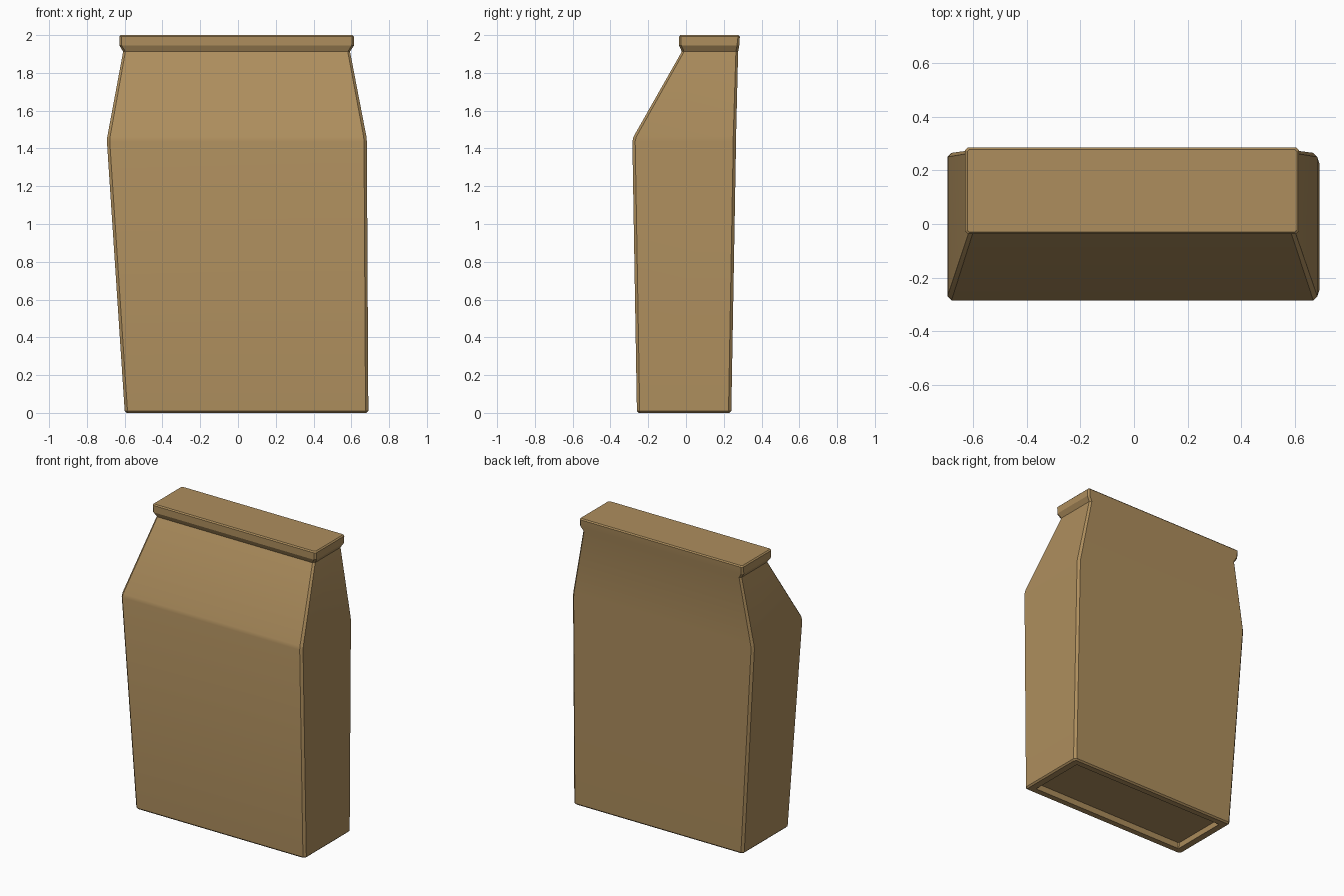
import bpy, bmesh

if "Cube" in bpy.data.objects:
    bpy.data.objects.remove(bpy.data.objects["Cube"])

mat = bpy.data.materials.new("kraft_paper")
mat.diffuse_color = (0.42, 0.27, 0.11, 1)
mat.use_nodes = True
mat.node_tree.nodes["Principled BSDF"].inputs["Base Color"].default_value = mat.diffuse_color


def ring(bm, x0, x1, y0, y1, z, c):
    """Rectangle with chamfered corners."""
    pts = [(x0 + c, y0), (x1 - c, y0), (x1, y0 + c), (x1, y1 - c),
           (x1 - c, y1), (x0 + c, y1), (x0, y1 - c), (x0, y0 + c)]
    return [bm.verts.new((x, y, z)) for x, y in pts]


# Cross-sections: x0, x1, y0, y1, z, chamfer
sections = [
    (-0.54, 0.63, -0.20, 0.18, 0.035, 0.006),     # recessed base panel
    (-0.545, 0.635, -0.21, 0.19, 0.0, 0.006),     # inner rim
    (-0.59, 0.68, -0.25, 0.23, 0.0, 0.012),       # outer rim
    (-0.60, 0.69, -0.26, 0.24, 0.01, 0.015),      # bottom edge
    (-0.694, 0.682, -0.284, 0.265, 1.437, 0.015),  # shoulder
    (-0.692, 0.68, -0.278, 0.265, 1.462, 0.015),
    (-0.608, 0.593, -0.022, 0.276, 1.913, 0.012),  # neck
    (-0.628, 0.614, -0.037, 0.282, 1.945, 0.012),  # folded lip
    (-0.628, 0.614, -0.037, 0.285, 1.992, 0.010),
    (-0.620, 0.606, -0.030, 0.278, 2.0, 0.008),
]

# Loft the bag through the cross-sections
bm = bmesh.new()
rings = [ring(bm, *s) for s in sections]
for a, b in zip(rings, rings[1:]):
    for i in range(8):
        j = (i + 1) % 8
        bm.faces.new((a[i], a[j], b[j], b[i]))
bm.faces.new(rings[0][::-1])
bm.faces.new(rings[-1])
bmesh.ops.recalc_face_normals(bm, faces=bm.faces)
mesh = bpy.data.meshes.new("paper_bag")
bm.to_mesh(mesh)
bm.free()
mesh.materials.append(mat)
bag = bpy.data.objects.new("paper_bag", mesh)
bpy.context.collection.objects.link(bag)

# Soften only the shoulder fold
bpy.context.view_layer.objects.active = bag
bag.select_set(True)
bpy.ops.object.shade_smooth_by_angle(angle=0.4)
